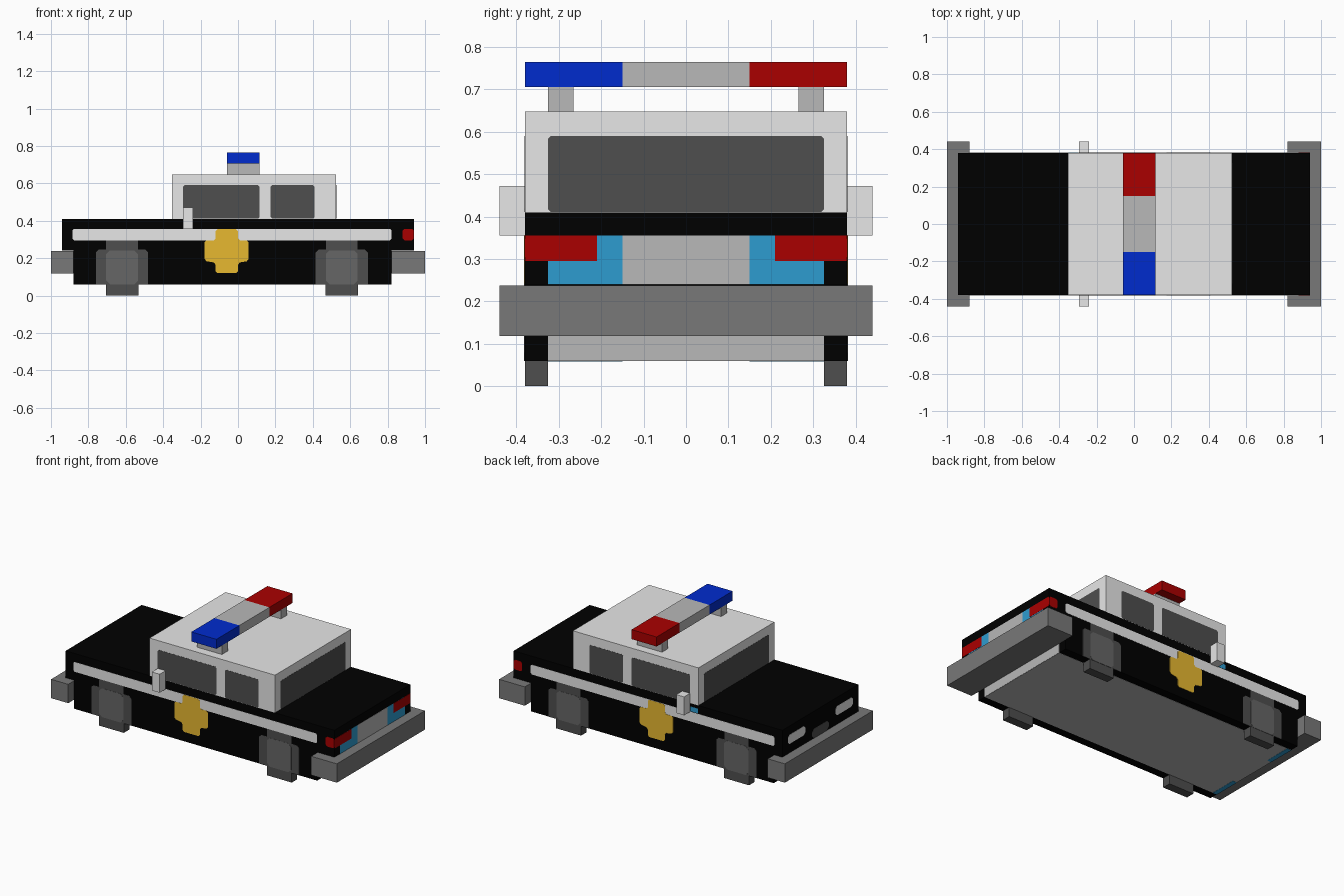
import bpy, bmesh
from mathutils import Vector

if "Cube" in bpy.data.objects:
    bpy.data.objects.remove(bpy.data.objects["Cube"])


def material(name, rgb):
    m = bpy.data.materials.new(name)
    m.diffuse_color = (*rgb, 1)
    m.use_nodes = True
    m.node_tree.nodes["Principled BSDF"].inputs["Base Color"].default_value = m.diffuse_color
    return m


LIGHT = material("light_grey", (0.8, 0.8, 0.8))
GREY = material("mid_grey", (0.48, 0.48, 0.48))
STEEL = material("bumper_grey", (0.19, 0.19, 0.19))
HUB = material("hub_grey", (0.133, 0.133, 0.133))
DARK = material("dark_grey", (0.077, 0.077, 0.077))
BLACK = material("black", (0.0, 0.0, 0.0))
BLUE = material("blue", (0.0, 0.024, 0.617))
RED = material("red", (0.4, 0.0, 0.0))
GOLD = material("gold", (0.8, 0.48, 0.03))
TEAL = material("teal", (0.027, 0.332, 0.631))


def rect(a0, a1, b0, b1):
    return [(a0, b0), (a1, b0), (a1, b1), (a0, b1)]


def chamfer(pts, c):
    out = []
    for i, p in enumerate(pts):
        p = Vector(p)
        for q in (pts[i - 1], pts[(i + 1) % len(pts)]):
            out.append(tuple(p + (Vector(q) - p).normalized() * c))
    return out


def prism(name, pts, axis, lo, hi, mat):
    """Extrude a flat outline along an axis from lo to hi."""
    place = {"x": lambda p, d: (d, p[0], p[1]),
             "y": lambda p, d: (p[0], d, p[1]),
             "z": lambda p, d: (p[0], p[1], d)}[axis]
    bm = bmesh.new()
    a = [bm.verts.new(place(p, lo)) for p in pts]
    b = [bm.verts.new(place(p, hi)) for p in pts]
    bm.faces.new(a)
    bm.faces.new(b)
    for i in range(len(pts)):
        j = (i + 1) % len(pts)
        bm.faces.new((a[i], a[j], b[j], b[i]))
    bmesh.ops.recalc_face_normals(bm, faces=bm.faces)
    me = bpy.data.meshes.new(name)
    bm.to_mesh(me)
    bm.free()
    me.materials.append(mat)
    ob = bpy.data.objects.new(name, me)
    bpy.context.collection.objects.link(ob)
    return ob


def box(name, x0, x1, y0, y1, z0, z1, mat):
    return prism(name, rect(x0, x1, y0, y1), "z", z0, z1, mat)


def plate(name, pts, axis, pos, out, mat, t=0.001):
    """Thin painted detail on a surface at pos, facing the out side."""
    return prism(name, pts, axis, pos, pos + out * t, mat)


# Body shell
prism("body", [(-0.88, 0.06), (0.82, 0.06), (0.82, 0.24), (0.94, 0.24),
               (0.94, 0.41), (-0.94, 0.41), (-0.94, 0.24), (-0.88, 0.24)],
      "y", -0.38, 0.38, BLACK)
plate("underside", rect(-0.88, 0.82, -0.325, 0.325), "z", 0.06, -1, GREY)

# Cabin and bumpers
box("cabin", -0.353, 0.525, -0.38, 0.38, 0.41, 0.648, LIGHT)
box("front_bumper", -1, -0.88, -0.44, 0.44, 0.118, 0.237, STEEL)
box("rear_bumper", 0.82, 1, -0.44, 0.44, 0.118, 0.237, STEEL)

# Roof light bar
for name, y0, y1, mat in (("blue_light", -0.38, -0.15, BLUE),
                          ("light_bar_centre", -0.15, 0.15, GREY),
                          ("red_light", 0.15, 0.38, RED)):
    box(name, -0.06, 0.115, y0, y1, 0.705, 0.765, mat)

# Windscreen and rear window
for name, x, s in (("windscreen", -0.353, -1), ("rear_window", 0.525, 1)):
    plate(name, chamfer(rect(-0.325, 0.325, 0.411, 0.59), 0.006), "x", x, s, DARK)

badge = [(-0.12, 0.355), (-0.12, 0.295), (-0.178, 0.295), (-0.178, 0.185),
         (-0.12, 0.175), (-0.12, 0.12), (0.0, 0.12), (0.0, 0.175),
         (0.057, 0.185), (0.057, 0.295), (0.0, 0.295), (0.0, 0.355)]

for s, side in ((-1, "right"), (1, "left")):
    y = s * 0.38
    lo, hi = sorted((s * 0.265, s * 0.325))
    box(side + "_light_support", -0.06, 0.115, lo, hi, 0.648, 0.705, GREY)
    lo, hi = sorted((y, s * 0.44))
    box(side + "_mirror", -0.295, -0.24, lo, hi, 0.355, 0.472, LIGHT)

    # Side windows
    for name, x0, x1 in (("front", -0.295, 0.115), ("rear", 0.175, 0.41)):
        plate(f"{side}_{name}_window", chamfer(rect(x0, x1, 0.411, 0.59), 0.008),
              "y", y, s, DARK)

    # Stripe, badge and wrapped tail light
    plate(side + "_stripe", chamfer(rect(-0.885, 0.82, 0.295, 0.357), 0.008), "y", y, s, LIGHT)
    plate(side + "_badge", chamfer(badge, 0.01), "y", y, s, GOLD, 0.002)
    plate(side + "_tail_light_side", chamfer(rect(0.88, 0.94, 0.295, 0.357), 0.01),
          "y", y, s, RED)

    # Wheels: painted arch and hub, with the tyre below the sill
    for name, xc in (("front", -0.62), ("rear", 0.555)):
        arch = [(xc - 0.14, 0.06), (xc + 0.14, 0.06), (xc + 0.14, 0.23),
                (xc + 0.125, 0.245), (xc + 0.085, 0.245), (xc + 0.085, 0.295),
                (xc - 0.085, 0.295), (xc - 0.085, 0.245), (xc - 0.125, 0.245),
                (xc - 0.14, 0.23)]
        plate(f"{side}_{name}_wheel_arch", arch, "y", y, s, DARK)
        plate(f"{side}_{name}_hub", chamfer(rect(xc - 0.085, xc + 0.085, 0.06, 0.242), 0.02),
              "y", y, s, HUB, 0.002)
        lo, hi = sorted((s * 0.325, y))
        box(f"{side}_{name}_tyre", xc - 0.087, xc + 0.087, lo, hi, 0, 0.06, DARK)

    # Lamps on the two ends
    lo, hi = sorted((s * 0.15, s * 0.325))
    plate(side + "_headlight", chamfer(rect(lo, hi, 0.297, 0.355), 0.015), "x", -0.94, -1, LIGHT)
    plate(side + "_rear_lamp", rect(lo, hi, 0.24, 0.355), "x", 0.94, 1, TEAL)
    plate(side + "_underside_marker", rect(-0.88, -0.85, lo, hi), "z", 0.06, -1, TEAL, 0.002)
    lo, hi = sorted((s * 0.21, s * 0.38))
    plate(side + "_tail_light", rect(lo, hi, 0.295, 0.355), "x", 0.94, 1, RED, 0.002)

# End panels and the small marker ahead of the left mirror
plate("rear_panel", rect(-0.15, 0.15, 0.24, 0.355), "x", 0.94, 1, GREY)
plate("rear_valance", rect(-0.325, 0.325, 0.06, 0.12), "x", 0.82, 1, GREY)
plate("grille", chamfer(rect(-0.085, 0.085, 0.24, 0.3), 0.02), "x", -0.94, -1, DARK)
plate("left_marker", rect(-0.35, -0.3, 0.36, 0.39), "y", 0.38, 1, TEAL)
